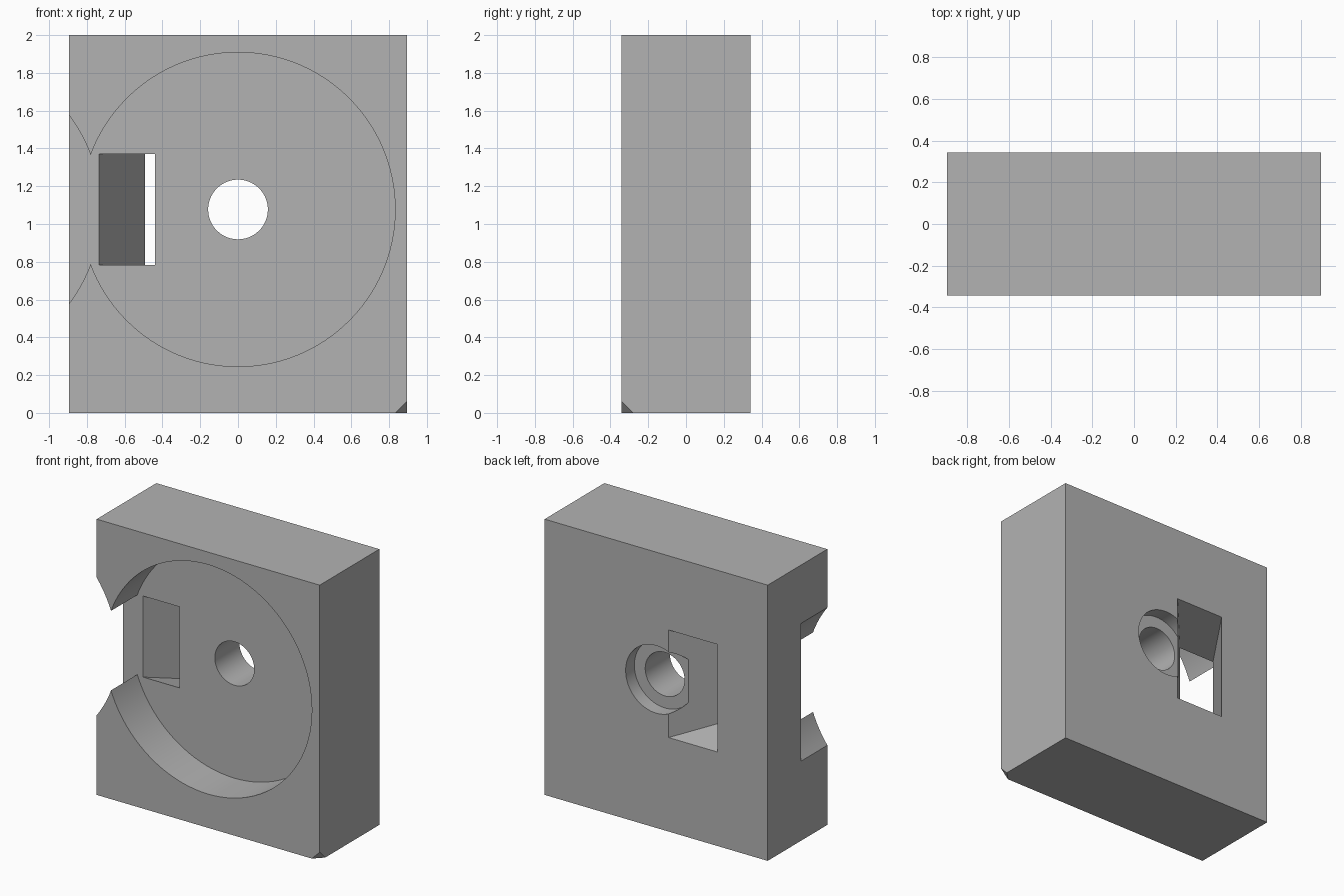
import bpy, bmesh, math

default = bpy.data.objects.get("Cube")
if default:
    bpy.data.objects.remove(default, do_unlink=True)

COLOUR = (0.45, 0.45, 0.45, 1)
grey = bpy.data.materials.new("plain grey")
grey.use_nodes = True
grey.diffuse_color = COLOUR
grey.node_tree.nodes["Principled BSDF"].inputs["Base Color"].default_value = COLOUR

W, D, H = 0.895, 0.342, 2.0      # half width, half depth, height
CZ = 1.077                       # height of the round features
FLOOR = -0.04                    # depth of the pocket floor


def rect(x0, x1, z0, z1):
    return [(x0, z0), (x1, z0), (x1, z1), (x0, z1)]


def circle(x, z, r, n=96):
    return [(x + r * math.cos(math.tau * i / n), z + r * math.sin(math.tau * i / n)) for i in range(n)]


def new_object(name, bm):
    bmesh.ops.recalc_face_normals(bm, faces=bm.faces)
    mesh = bpy.data.meshes.new(name)
    bm.to_mesh(mesh)
    bm.free()
    mesh.materials.append(grey)
    obj = bpy.data.objects.new(name, mesh)
    bpy.context.collection.objects.link(obj)
    return obj


def loft(name, front, y0, back, y1):
    """Closed solid between two matching outlines in planes facing y."""
    bm = bmesh.new()
    a = [bm.verts.new((x, y0, z)) for x, z in front]
    b = [bm.verts.new((x, y1, z)) for x, z in back]
    bm.faces.new(a)
    bm.faces.new(b[::-1])
    for i in range(len(a)):
        j = (i + 1) % len(a)
        bm.faces.new((a[i], b[i], b[j], a[j]))
    return new_object(name, bm)


def prism(name, outline, y0, y1):
    return loft(name, outline, y0, outline, y1)


def window_at(y):
    """Outline of the slanted window, flared toward the back."""
    t = (y - FLOOR) / (D - FLOOR)
    return rect(-0.735 + 0.243 * t, -0.44 + 0.34 * t, 0.782 - 0.1 * t, 1.37 + 0.092 * t)


# Solid block with one clipped lower corner
bm = bmesh.new()
bmesh.ops.create_cube(bm, size=1)
for v in bm.verts:
    v.co = (v.co.x * 2 * W, v.co.y * 2 * D, (v.co.z + 0.5) * H)
bmesh.ops.bisect_plane(bm, geom=bm.verts[:] + bm.edges[:] + bm.faces[:],
                       plane_co=(W - 0.063, -D, 0), plane_no=(1, -1, -1), clear_outer=True)
bmesh.ops.holes_fill(bm, edges=[e for e in bm.edges if e.is_boundary])
block = new_object("block", bm)

# Pocket, side notch, stepped hole and window
cutters = [
    prism("round_pocket", circle(0, CZ, 0.832), -D - 0.1, FLOOR),
    prism("side_notch", circle(-1.56, CZ, 0.832), -D - 0.1, FLOOR),
    prism("through_hole", circle(0, CZ, 0.158), -D - 0.1, D + 0.1),
    prism("counterbore", circle(0, CZ, 0.245), D - 0.1, D + 0.1),
    loft("slanted_window", window_at(FLOOR - 0.05), FLOOR - 0.05, window_at(D + 0.05), D + 0.05),
]
for cutter in cutters:
    cutter.hide_render = True
    mod = block.modifiers.new(cutter.name, "BOOLEAN")
    mod.operation = "DIFFERENCE"
    mod.solver = "EXACT"
    mod.object = cutter

# Bake the cuts and drop the cutters
depsgraph = bpy.context.evaluated_depsgraph_get()
baked = bpy.data.meshes.new_from_object(block.evaluated_get(depsgraph))
block.modifiers.clear()
block.data = baked
for cutter in cutters:
    bpy.data.objects.remove(cutter, do_unlink=True)

# Smooth the round walls, keep the corners sharp
bpy.ops.object.select_all(action="DESELECT")
block.select_set(True)
bpy.context.view_layer.objects.active = block
bpy.ops.object.shade_smooth_by_angle(angle=math.radians(30))
